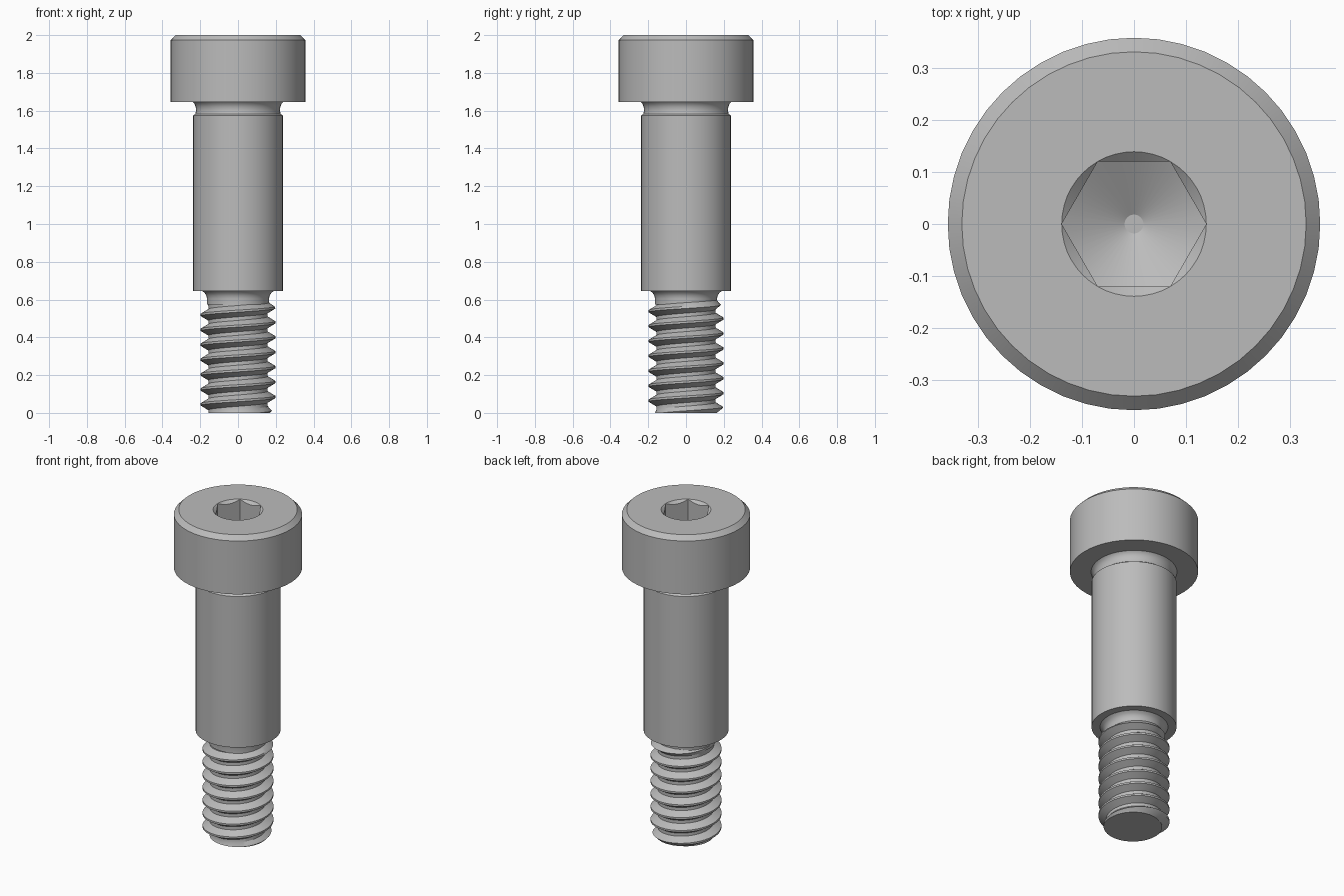
import bpy, bmesh, math

cube = bpy.data.objects.get("Cube")
if cube:
    bpy.data.objects.remove(cube)

SEG = 48
PITCH = 0.079
MAJOR, MINOR = 0.198, 0.157
THREAD_TOP = 0.61

steel = bpy.data.materials.new("steel grey")
steel.use_nodes = True
GREY = (0.5, 0.5, 0.5, 1)
steel.diffuse_color = GREY
steel.node_tree.nodes["Principled BSDF"].inputs["Base Color"].default_value = GREY


def finish(bm, name):
    bmesh.ops.recalc_face_normals(bm, faces=bm.faces)
    mesh = bpy.data.meshes.new(name)
    bm.to_mesh(mesh)
    bm.free()
    mesh.materials.append(steel)
    obj = bpy.data.objects.new(name, mesh)
    bpy.context.collection.objects.link(obj)
    bpy.ops.object.select_all(action="DESELECT")
    obj.select_set(True)
    bpy.context.view_layer.objects.active = obj
    bpy.ops.object.shade_smooth_by_angle(angle=math.radians(28))
    return obj


def lathe(name, profile):
    """Spin rings of (radius, z); a ring may also be a function of the angle."""
    bm = bmesh.new()
    rings = []
    for point in profile:
        ring = []
        for i in range(SEG):
            a = math.tau * i / SEG
            r, z = point(a) if callable(point) else point
            ring.append(bm.verts.new((r * math.cos(a), r * math.sin(a), z)))
        rings.append(ring)
    for low, high in zip(rings, rings[1:]):
        for i in range(SEG):
            j = (i + 1) % SEG
            bm.faces.new((low[i], low[j], high[j], high[i]))
    bm.faces.new(rings[0])
    bm.faces.new(rings[-1])
    return finish(bm, name)


# Hexagonal socket, corners on the x axis
SOCKET = 0.139


def hex_radius(a):
    sector = math.tau / 6
    return SOCKET * math.cos(sector / 2) / math.cos(a % sector - sector / 2)


def socket_rim(a):
    r = hex_radius(a)
    return r, 2 - (SOCKET - r) * 0.9


def socket_floor(a):
    r = hex_radius(a)
    return r, 1.82 - (SOCKET - r) * 0.58


# Head, undercut, shoulder and lower neck as one turned body
lathe("head_and_shoulder", [
    (0.164, 0.575), (0.164, 0.605), (0.167, 0.62), (0.176, 0.635), (0.19, 0.645),
    (0.237, 0.645), (0.237, 1.575),
    (0.226, 1.583), (0.222, 1.60), (0.224, 1.62), (0.231, 1.637), (0.24, 1.645),
    (0.358, 1.645), (0.358, 1.973), (0.331, 2.0),
    (SOCKET, 2.0), socket_rim, socket_floor, (0.018, 1.75),
])


# Helical thread with chamfered end and run-out at the neck
def limit(z):
    return min(0.168 + max(z, 0), MINOR + max(0.6 - z, 0) * 1.0)


bm = bmesh.new()
crest, flank = PITCH * 0.14, PITCH * 0.31
shape = [(0, MAJOR), (crest, MAJOR), (crest + flank, MINOR), (PITCH - flank, MINOR)]
turns = int(THREAD_TOP / PITCH) + 4
rows = []
for i in range(turns * SEG + 1):
    a = math.tau * i / SEG
    row = []
    for dz, r in shape + [(PITCH, MAJOR)]:
        z = PITCH * (i / SEG - 2) + dz
        r = min(r, limit(z))
        row.append(bm.verts.new((r * math.cos(a), r * math.sin(a), z)))
    rows.append(row)
for a, b in zip(rows, rows[1:]):
    for k in range(len(shape)):
        bm.faces.new((a[k], b[k], b[k + 1], a[k + 1]))
bmesh.ops.remove_doubles(bm, verts=bm.verts, dist=1e-5)

# Trim both ends flat and cap them
for z, up in ((0, -1), (THREAD_TOP, 1)):
    cut = bmesh.ops.bisect_plane(bm, geom=bm.verts[:] + bm.edges[:] + bm.faces[:], dist=1e-6,
                                 plane_co=(0, 0, z), plane_no=(0, 0, up), clear_outer=True)
    rim = [e for e in cut["geom_cut"] if isinstance(e, bmesh.types.BMEdge)]
    bmesh.ops.holes_fill(bm, edges=rim, sides=0)
finish(bm, "thread")
